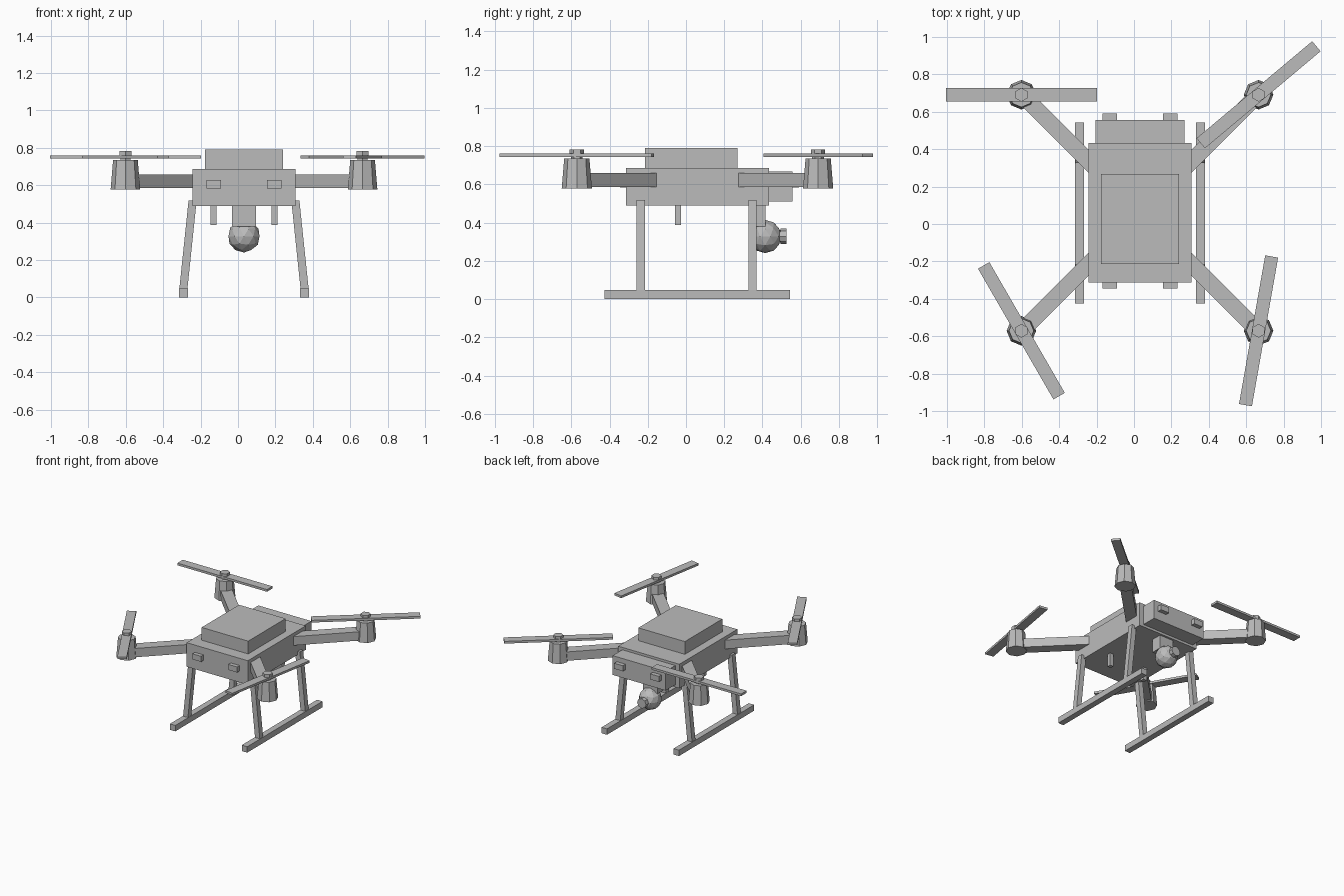
import bpy, bmesh, math
from mathutils import Matrix, Euler, Vector

if "Cube" in bpy.data.objects:
    bpy.data.objects.remove(bpy.data.objects["Cube"])

CX, CY = 0.032, 0.06   # middle of the airframe

grey = bpy.data.materials.new("light_grey")
grey.diffuse_color = (0.5, 0.5, 0.5, 1)
grey.use_nodes = True
grey.node_tree.nodes["Principled BSDF"].inputs["Base Color"].default_value = grey.diffuse_color


def finish(name, bm, loc, rot=(0, 0, 0)):
    me = bpy.data.meshes.new(name)
    bm.to_mesh(me)
    bm.free()
    me.materials.append(grey)
    ob = bpy.data.objects.new(name, me)
    ob.location = loc
    ob.rotation_euler = rot
    bpy.context.collection.objects.link(ob)
    return ob


def box(name, loc, size, rot=(0, 0, 0)):
    bm = bmesh.new()
    bmesh.ops.create_cube(bm, size=1, matrix=Matrix.Diagonal((*size, 1)))
    return finish(name, bm, loc, rot)


def prism(name, loc, sides, r_bottom, r_top, height, rot=(0, 0, 0)):
    bm = bmesh.new()
    bmesh.ops.create_cone(bm, cap_ends=True, segments=sides,
                          radius1=r_bottom, radius2=r_top, depth=height)
    return finish(name, bm, loc, rot)


# Fuselage, battery lid and rear housing
box("body", (CX, CY, 0.588), (0.551, 0.746, 0.196))
box("battery_lid", (CX, 0.027, 0.736), (0.419, 0.482, 0.108))
box("rear_housing", (CX, 0.49, 0.588), (0.478, 0.134, 0.157))

# Arms, motors, hubs and propellers, with a different blade angle on each
rotors = [(-1, 1, 0), (1, 1, 40), (1, -1, 80), (-1, -1, 120)]
for sx, sy, blade in rotors:
    x, y = CX + sx * 0.634, CY + sy * 0.631
    angle = math.atan2(sy, sx)
    mid, length = 0.42, 0.92
    box("arm", (CX + sx * mid, CY + sy * mid, 0.622), (length * 0.66, 0.087, 0.072),
        (0, 0, angle))
    prism("motor", (x, y, 0.656), 8, 0.079, 0.066, 0.156)
    prism("motor_shaft", (x, y, 0.738), 6, 0.031, 0.031, 0.03)
    prism("propeller_hub", (x, y, 0.766), 6, 0.037, 0.037, 0.032)
    box("propeller", (x, y, 0.751), (0.807, 0.07, 0.018), (0, 0, math.radians(blade)))

# Landing gear: skids with splayed legs
for s in (-1, 1):
    box("skid", (CX + s * 0.324, 0.059, 0.024), (0.049, 0.968, 0.048))
    for y in (-0.237, 0.348):
        box("leg", (CX + s * 0.3, y, 0.276), (0.043, 0.043, 0.484), (0, -s * 0.104, 0))

    # Position lights at both ends and sensor posts underneath
    box("front_light", (CX + s * 0.162, -0.32, 0.605), (0.078, 0.05, 0.045))
    box("rear_light", (CX + s * 0.162, 0.566, 0.605), (0.078, 0.05, 0.045))
    box("sensor_post", (CX + s * 0.162, -0.042, 0.443), (0.032, 0.032, 0.114))

# Camera bracket, ball and lens
box("camera_bracket", (CX, 0.372, 0.44), (0.129, 0.088, 0.12))
bm = bmesh.new()
bmesh.ops.create_icosphere(bm, subdivisions=2, radius=0.087)
finish("camera_ball", bm, (CX, 0.414, 0.327))
back = (-math.pi / 2, 0, 0)
prism("lens_barrel", (CX, 0.48, 0.328), 8, 0.033, 0.033, 0.06, back)
prism("lens_ring", (CX, 0.51, 0.328), 8, 0.04, 0.04, 0.032, back)
